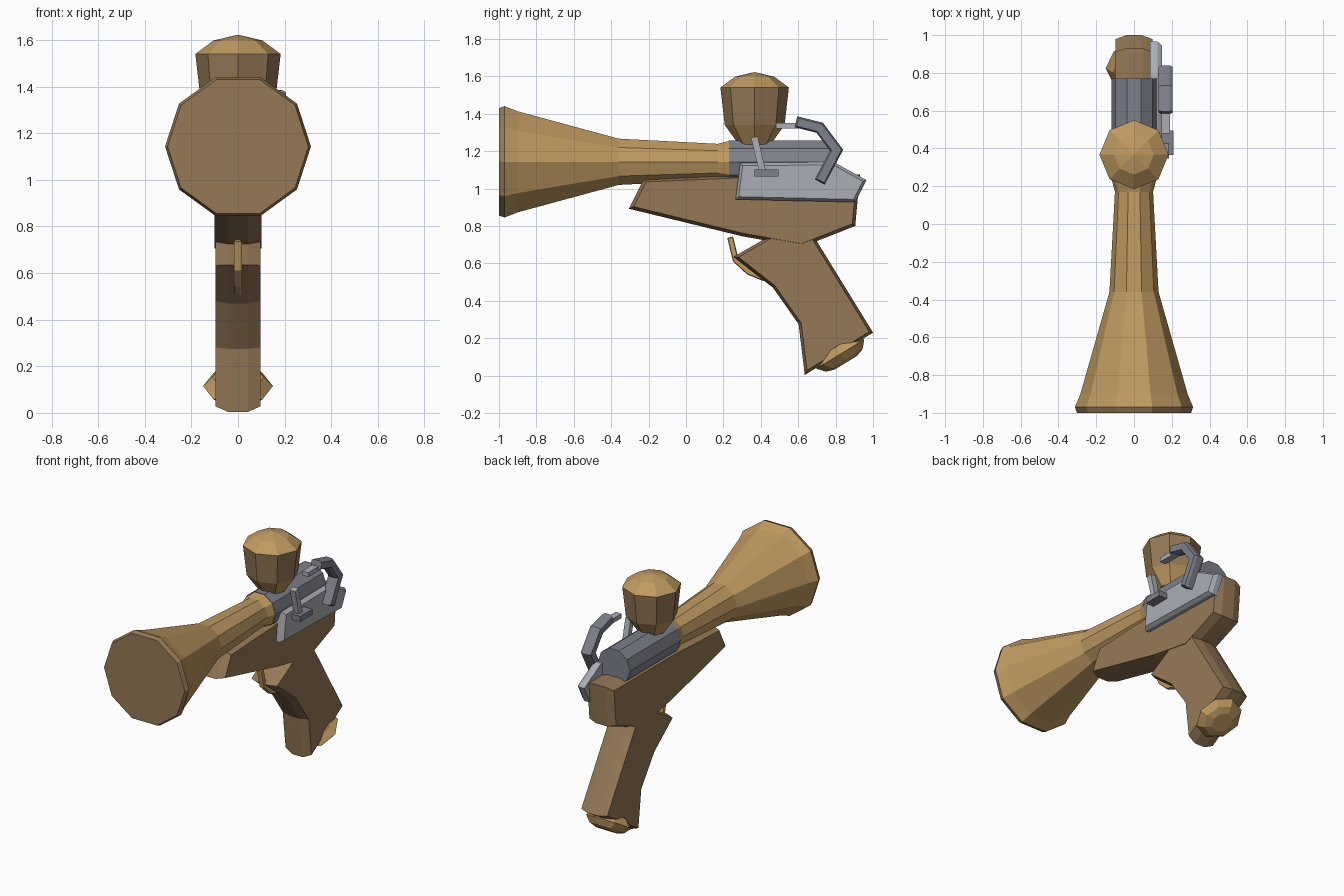
import bpy, bmesh, math
from mathutils import Vector, Matrix

if "Cube" in bpy.data.objects:
    bpy.data.objects.remove(bpy.data.objects["Cube"])


def colour(name, r, g, b):
    m = bpy.data.materials.new(name)
    lin = [((c / 255 + 0.055) / 1.055) ** 2.4 for c in (r, g, b)]
    m.diffuse_color = (*lin, 1)
    m.use_nodes = True
    m.node_tree.nodes["Principled BSDF"].inputs["Base Color"].default_value = m.diffuse_color
    return m


BROWN = colour("brown_wood", 150, 121, 87)
GOLD = colour("brass", 192, 154, 97)
STEEL = colour("dark_steel", 126, 129, 140)
LIGHT = colour("light_steel", 170, 174, 181)


def finish(bm, name, mats):
    bmesh.ops.recalc_face_normals(bm, faces=bm.faces)
    me = bpy.data.meshes.new(name)
    bm.to_mesh(me)
    bm.free()
    for m in mats:
        me.materials.append(m)
    ob = bpy.data.objects.new(name, me)
    bpy.context.collection.objects.link(ob)
    return ob


def lathe(name, profile, sides, centre, axis, mats, band_mats=None):
    """Rings of (distance along axis, radius); band_mats picks a material per band,
    then the start cap and the end cap."""
    bm = bmesh.new()
    axis = Vector(axis).normalized()
    u = Vector((1, 0, 0))
    v = axis.cross(u)
    rings = []
    for d, r in profile:
        rings.append([bm.verts.new(Vector(centre) + axis * d
                      + u * r * math.cos(2 * math.pi * i / sides)
                      + v * r * math.sin(2 * math.pi * i / sides)) for i in range(sides)])
    n = len(profile) - 1
    band_mats = band_mats or [0] * (n + 2)
    for k in range(n):
        for i in range(sides):
            j = (i + 1) % sides
            f = bm.faces.new((rings[k][i], rings[k][j], rings[k + 1][j], rings[k + 1][i]))
            f.material_index = band_mats[k]
    for ring, m in ((rings[0], band_mats[n]), (rings[-1], band_mats[n + 1])):
        bm.faces.new(ring).material_index = m
    return finish(bm, name, mats)


def inset(pts, d):
    """Mitred inward offset of a closed 2D outline."""
    pts = [Vector(p) for p in pts]
    n = len(pts)
    area = sum(pts[i].x * pts[(i + 1) % n].y - pts[(i + 1) % n].x * pts[i].y for i in range(n))
    s = 1 if area > 0 else -1
    out = []
    for i in range(n):
        a = (pts[i] - pts[i - 1]).normalized()
        b = (pts[(i + 1) % n] - pts[i]).normalized()
        na, nb = Vector((-a.y, a.x)) * s, Vector((-b.y, b.x)) * s
        out.append(pts[i] + (na + nb) * d / (1 + na.dot(nb)))
    return out


def slab(name, outline, layers, mat):
    """Side outline (y, z) lofted through layers of (x, inset)."""
    bm = bmesh.new()
    rings = [[bm.verts.new((x, p[0], p[1])) for p in inset(outline, d)] for x, d in layers]
    n = len(outline)
    for a, b in zip(rings, rings[1:]):
        for i in range(n):
            j = (i + 1) % n
            bm.faces.new((a[i], a[j], b[j], b[i]))
    bm.faces.new(rings[0])
    bm.faces.new(rings[-1])
    return finish(bm, name, [mat])


def strip(path, w):
    """Closed outline of constant width around an open path."""
    p = [Vector(q) for q in path]
    left, right = [], []
    for i in range(len(p)):
        dirs = [(p[k + 1] - p[k]).normalized() for k in (i - 1, i) if 0 <= k < len(p) - 1]
        nm = [Vector((-d.y, d.x)) for d in dirs]
        off = nm[0] if len(nm) == 1 else (nm[0] + nm[1]) / (1 + nm[0].dot(nm[1]))
        left.append(p[i] + off * w / 2)
        right.append(p[i] - off * w / 2)
    return left + right[::-1]


# Flared barrel with a plain wooden muzzle rim and face
lathe("barrel", [(-1, .302), (-.97, .313), (-.9, .284), (-.36, .13), (.17, .101), (.235, .118)],
      10, (0, 0, 1.143), (0, 1, 0), [GOLD, BROWN], [1, 0, 0, 0, 0, 1, 0])

# Steel breech behind the barrel
lathe("breech", [(.23, .12), (.77, .12)], 10, (0, 0, 1.143), (0, 1, 0), [STEEL])

# Loading cup with brass foot and domed brass lid
lathe("loading_cup", [(1.235, .085), (1.34, .16), (1.54, .183), (1.598, .105), (1.622, .004)],
      8, (0, .367, 0), (0, 0, 1), [GOLD, BROWN], [0, 1, 0, 0, 0, 0])

# Wooden stock and grip, chamfered towards both sides
stock = [(-.305, .892), (-.225, 1.052), (.3, 1.075), (.93, 1.075), (.905, .8), (.62, .688), (.3, .745)]
slab("stock", stock, [(-.1, .017), (-.045, 0), (.045, 0), (.1, .017)], BROWN)
grip = [(.255, .635), (.47, .76), (.68, .75), (1.0, .23), (.635, .003), (.602, .275), (.465, .47)]
slab("grip", grip, [(-.097, .015), (-.04, 0), (.04, 0), (.097, .015)], BROWN)

# Brass butt cap below the grip
lathe("butt_cap", [(-.045, .11), (0, .15), (.04, .115), (.055, .07)], 8,
      (0, .825, .115), (0, .52, -.854), [GOLD])

# Trigger
slab("trigger", strip([(.236, .74), (.265, .62), (.335, .555), (.42, .52)], .032),
     [(-.017, .004), (-.008, 0), (.008, 0), (.017, .004)], GOLD)

# Lock plate on the right side
plate = [(.29, 1.137), (.79, 1.142), (.965, 1.045), (.905, .927), (.265, .942)]
slab("lock_plate", plate, [(.085, 0), (.125, 0), (.148, .015)], LIGHT)

# Pan and the striking arm above it
slab("pan", [(.365, 1.065), (.495, 1.065), (.495, 1.103), (.365, 1.103)],
     [(.13, 0), (.21, 0)], STEEL)
slab("striking_arm", strip([(.365, 1.275), (.41, 1.09)], .036), [(.145, 0), (.185, 0)], LIGHT)

# Bent hammer holding the flint
slab("hammer", strip([(.715, 1.035), (.805, 1.205), (.715, 1.325), (.588, 1.357)], .06),
     [(.13, .008), (.148, 0), (.188, 0), (.205, .008)], STEEL)
slab("flint", [(.48, 1.32), (.61, 1.32), (.61, 1.35), (.48, 1.35)],
     [(.145, 0), (.19, 0)], LIGHT)
